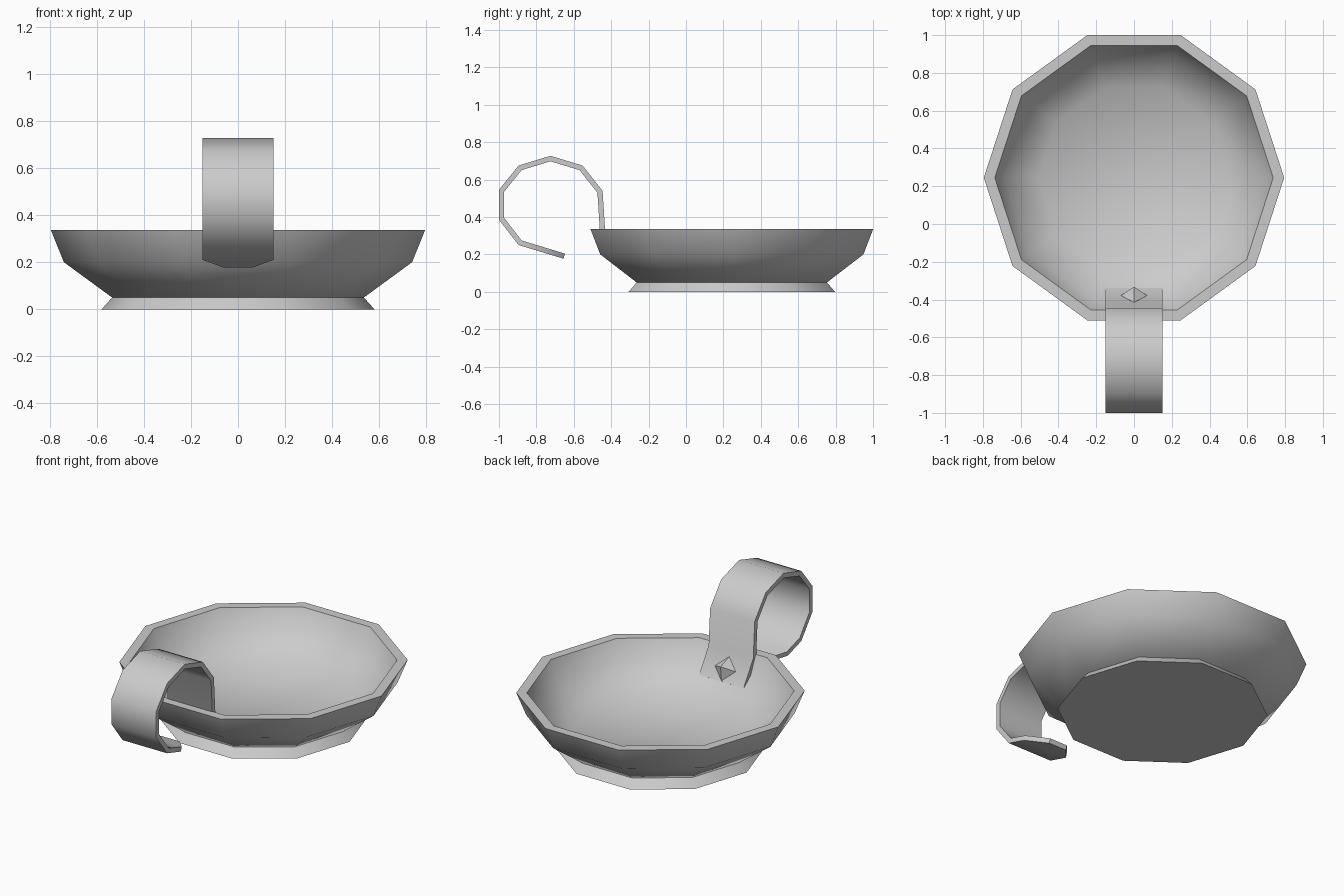
import bpy, bmesh
from math import cos, sin, pi, radians
from mathutils import Vector

if "Cube" in bpy.data.objects:
    bpy.data.objects.remove(bpy.data.objects["Cube"])

CY = 0.245      # y of the dish axis
SIDES = 10


def finish(name, bm, smooth=None):
    bmesh.ops.recalc_face_normals(bm, faces=bm.faces)
    me = bpy.data.meshes.new(name)
    bm.to_mesh(me)
    bm.free()
    ob = bpy.data.objects.new(name, me)
    bpy.context.collection.objects.link(ob)
    if smooth:
        bpy.ops.object.select_all(action='DESELECT')
        ob.select_set(True)
        bpy.context.view_layer.objects.active = ob
        bpy.ops.object.shade_smooth_by_angle(angle=radians(smooth))
    return ob


def bridge(bm, a, b):
    n = len(a)
    for i in range(n):
        bm.faces.new((a[i], a[(i + 1) % n], b[(i + 1) % n], b[i]))


def lathe(name, profile):
    """Ten-sided turned solid from (radius, z) points, capped at both ends."""
    bm = bmesh.new()
    rings = [[bm.verts.new((r * cos(2 * pi * i / SIDES), CY + r * sin(2 * pi * i / SIDES), z))
              for i in range(SIDES)] for r, z in profile]
    for a, b in zip(rings, rings[1:]):
        bridge(bm, a, b)
    bm.faces.new(rings[0])
    bm.faces.new(rings[-1])
    return finish(name, bm, 42)


# Dish: outer wall, rim, inner wall and floor
lathe("dish", [(0.535, 0.05), (0.74, 0.20), (0.795, 0.336), (0.737, 0.336),
               (0.685, 0.225), (0.505, 0.09)])
# Flared foot under the dish
lathe("foot", [(0.58, 0.0), (0.535, 0.05)])

# Curled strap handle: outer line (y, z, half width) thickened inward
path = [(-0.34, 0.175, 0.15), (-0.432, 0.32, 0.15), (-0.446, 0.54, 0.15),
        (-0.553, 0.675, 0.15), (-0.725, 0.727, 0.15), (-0.895, 0.675, 0.15),
        (-1.0, 0.545, 0.15), (-1.0, 0.385, 0.15), (-0.895, 0.25, 0.15),
        (-0.763, 0.21, 0.15), (-0.655, 0.177, 0.06)]
THICK = 0.028
pts = [Vector(p[:2]) for p in path]
bm = bmesh.new()
sections = []
for i, (y, z, w) in enumerate(path):
    d0 = (pts[i] - pts[i - 1]).normalized() if i else (pts[1] - pts[0]).normalized()
    d1 = (pts[i + 1] - pts[i]).normalized() if i < len(pts) - 1 else d0
    t = (d0 + d1).normalized()
    inner = pts[i] + Vector((-t.y, t.x)) * (THICK / t.dot(d0))
    sections.append([bm.verts.new((x, q.x, q.y))
                     for x, q in ((-w, pts[i]), (w, pts[i]), (w, inner), (-w, inner))])
for a, b in zip(sections, sections[1:]):
    bridge(bm, a, b)
bm.faces.new(sections[0])
bm.faces.new(sections[-1])
finish("strap_handle", bm, 42)

# Faceted rivet holding the strap to the inner wall
along = (pts[0] - pts[1]).normalized()
up = Vector((0, -along.x, -along.y))
out = Vector((0, -along.y, along.x))
centre = Vector((0, -0.378, 0.238))
side = Vector((1, 0, 0))
bm = bmesh.new()
ring = [bm.verts.new(centre + d * 0.07) for d in (side, up, -side, -up)]
for tip in (centre + out * 0.055, centre - out * 0.055):
    apex = bm.verts.new(tip)
    for i in range(4):
        bm.faces.new((ring[i], ring[(i + 1) % 4], apex))
finish("rivet", bm)
